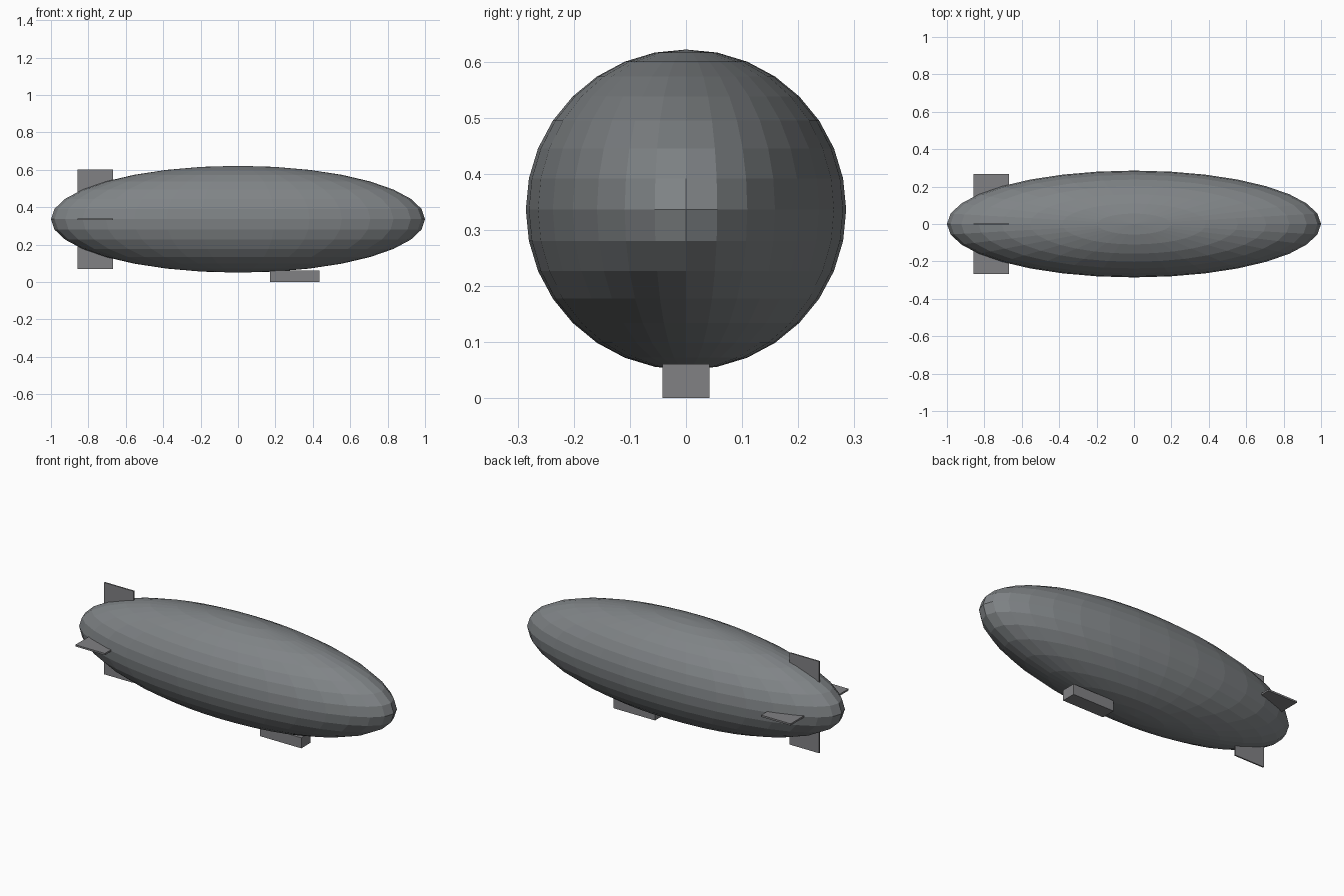
import bpy

if "Cube" in bpy.data.objects:
    bpy.data.objects.remove(bpy.data.objects["Cube"])

HULL_Z = 0.336
HULL_R = 0.2855


def paint(ob, name, color):
    mat = bpy.data.materials.get(name) or bpy.data.materials.new(name)
    mat.diffuse_color = (*color, 1)
    mat.use_nodes = True
    mat.node_tree.nodes["Principled BSDF"].inputs["Base Color"].default_value = mat.diffuse_color
    ob.data.materials.append(mat)


def box(name, x, y, z):
    """Axis-aligned box from (min, max) ranges."""
    spans = (x, y, z)
    bpy.ops.mesh.primitive_cube_add(size=1, location=[(a + b) / 2 for a, b in spans])
    ob = bpy.context.object
    ob.name = name
    ob.scale = [b - a for a, b in spans]
    bpy.ops.object.transform_apply(location=False, rotation=False, scale=True)
    paint(ob, "fitting_grey", (0.22, 0.22, 0.23))
    return ob


# Gas envelope: stretched flat-shaded sphere, poles on z
bpy.ops.mesh.primitive_uv_sphere_add(segments=32, ring_count=16, radius=1,
                                     location=(0, 0, HULL_Z))
hull = bpy.context.object
hull.name = "envelope"
hull.scale = (1.0, HULL_R, HULL_R)
bpy.ops.object.transform_apply(location=False, rotation=False, scale=True)
paint(hull, "envelope_grey", (0.215, 0.23, 0.24))

# Crossed tail fins passing through the hull
FIN_X = (-0.857, -0.668)
SPAN = 0.266
box("vertical_fin", FIN_X, (-0.004, 0.004), (HULL_Z - SPAN, HULL_Z + SPAN))
box("horizontal_fin", FIN_X, (-SPAN, SPAN), (HULL_Z - 0.005, HULL_Z + 0.005))

# Gondola under the forward half
box("gondola", (0.17, 0.435), (-0.0415, 0.0415), (0.0, 0.061))
